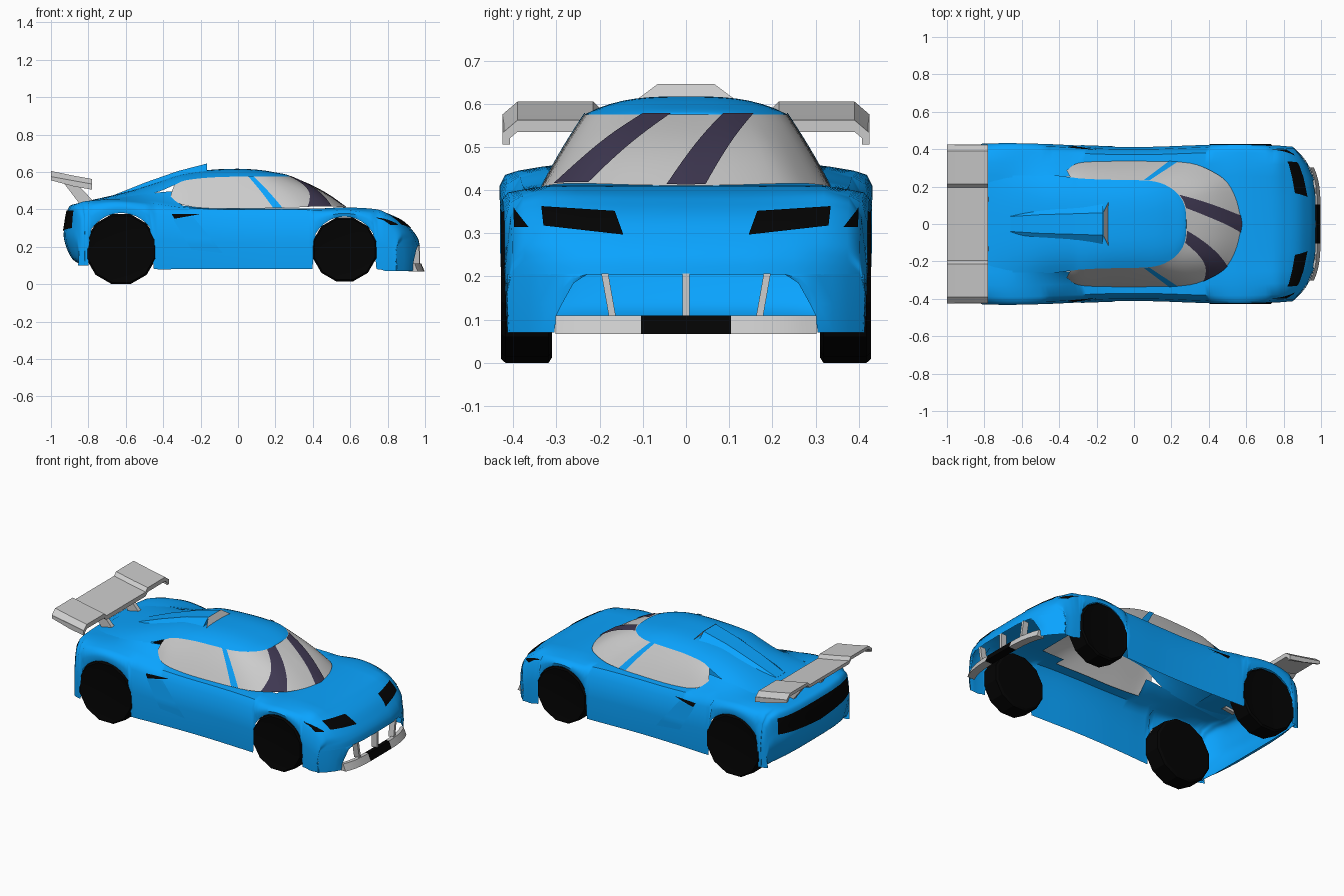
import bpy, bmesh, math
from mathutils import Vector
from mathutils.bvhtree import BVHTree

if "Cube" in bpy.data.objects:
    bpy.data.objects.remove(bpy.data.objects["Cube"])


def material(name, rgb):
    m = bpy.data.materials.new(name)
    m.diffuse_color = (*rgb, 1)
    m.use_nodes = True
    m.node_tree.nodes["Principled BSDF"].inputs["Base Color"].default_value = m.diffuse_color
    return m


BLUE = material("blue_paint", (0.003, 0.37, 1.0))
BLACK = material("black", (0.001, 0.001, 0.001))
DARK = material("dark_stripe", (0.05, 0.04, 0.085))


def make(name, verts, faces, mat=None, mirror=False, angle=35):
    me = bpy.data.meshes.new(name)
    me.from_pydata(verts, [], faces)
    bm = bmesh.new()
    bm.from_mesh(me)
    bmesh.ops.remove_doubles(bm, verts=bm.verts, dist=1e-5)
    bmesh.ops.dissolve_degenerate(bm, edges=bm.edges, dist=1e-5)
    bmesh.ops.delete(bm, geom=[v for v in bm.verts if not v.link_faces], context='VERTS')
    bmesh.ops.recalc_face_normals(bm, faces=bm.faces)
    bm.to_mesh(me)
    bm.free()
    ob = bpy.data.objects.new(name, me)
    bpy.context.collection.objects.link(ob)
    if mat:
        me.materials.append(mat)
    if mirror:
        mod = ob.modifiers.new("mirror", 'MIRROR')
        mod.use_axis = (False, True, False)
    bpy.ops.object.select_all(action='DESELECT')
    ob.select_set(True)
    bpy.context.view_layer.objects.active = ob
    bpy.ops.object.shade_smooth_by_angle(angle=math.radians(angle))
    return ob


def grid(name, rows, mat=None, mirror=False, keep=lambda i, j: True, angle=35):
    n = len(rows[0])
    verts = [tuple(p) for r in rows for p in r]
    faces = [(i * n + j, i * n + j + 1, (i + 1) * n + j + 1, (i + 1) * n + j)
             for i in range(len(rows) - 1) for j in range(n - 1) if keep(i, j)]
    return make(name, verts, faces, mat, mirror, angle)


def loft(name, rings, mat=None, mirror=False, angle=25):
    n = len(rings[0])
    verts = [tuple(p) for r in rings for p in r]
    faces = [(i * n + j, i * n + (j + 1) % n, (i + 1) * n + (j + 1) % n, (i + 1) * n + j)
             for i in range(len(rings) - 1) for j in range(n)]
    faces += [tuple(range(n)), tuple(range(len(verts) - n, len(verts)))]
    return make(name, verts, faces, mat, mirror, angle)


def at(rows, u):
    """Catmull-Rom sample of a list of tuples."""
    i = max(0, min(int(u), len(rows) - 2))
    t = u - i
    a, b, c, d = (rows[max(0, min(k, len(rows) - 1))] for k in range(i - 1, i + 3))
    return [0.5 * (2 * q + (r - p) * t + (2 * p - 5 * q + 4 * r - s) * t * t
                   + (3 * q - p - 3 * r + s) * t ** 3) for p, q, r, s in zip(a, b, c, d)]


# Body shell ribs: x, half width, end curvature, centre z, belt z, shoulder z, bottom z
RIBS = [(-.83, .40, .01, .10, .10, .10, .10), (-.89, .40, .05, .14, .14, .14, .10),
        (-.93, .41, .08, .24, .24, .24, .10), (-.925, .415, .08, .32, .32, .32, .10),
        (-.905, .42, .07, .41, .41, .39, .10), (-.86, .425, .04, .43, .435, .41, .10),
        (-.80, .43, 0, .44, .445, .43, .10), (-.65, .432, 0, .465, .455, .445, .09),
        (-.45, .427, 0, .53, .445, .43, .08), (-.30, .42, 0, .575, .42, .41, .08),
        (-.10, .413, 0, .575, .405, .40, .08), (.10, .413, 0, .40, .405, .40, .08),
        (.30, .42, 0, .40, .405, .40, .08), (.45, .425, 0, .405, .405, .395, .08),
        (.58, .425, 0, .41, .41, .40, .08), (.74, .42, 0, .395, .40, .385, .08),
        (.82, .418, .03, .37, .37, .36, .07), (.885, .415, .06, .335, .33, .32, .07),
        (.935, .415, .09, .285, .28, .275, .07), (.962, .415, .12, .245, .24, .235, .07),
        (.972, .415, .13, .205, .205, .205, .07)]
WHEELS = [("front_wheel", .57, .185, .17), ("rear_wheel", -.625, .187, .187)]
FRACS = (0, .35, .6, .76, .9, .97, 1, .985)
SUB = 8


def rib(u):
    x, w, k, c, bz, s, b = at(RIBS, u)
    for _, cx, cz, r in WHEELS:  # bottom edge follows the wheel arches
        if abs(x - cx) < r - .012:
            b = max(b, cz + math.sqrt((r + .006) ** 2 - (x - cx) ** 2))
    s = max(s, b)
    zs = (c, c - .1 * (c - bz), (c + bz) / 2, bz, s,
          b + .85 * (s - b), b + .45 * (s - b), b)
    return [(x - math.copysign(k, x) * f ** 4, w * f, z) for f, z in zip(FRACS, zs)]


def outside(i, j):
    """Leave the shell open below the cabin and the engine cover."""
    u = i / SUB
    return not ((9 <= u < 12 and j < 3) or (7 <= u < 9 and j < 2) or (12 <= u < 13 and j < 2))


body = grid("body_shell", [rib(i / SUB) for i in range((len(RIBS) - 1) * SUB + 1)], BLUE, True, outside, 50)
tree = BVHTree.FromPolygons([v.co for v in body.data.vertices],
                            [p.vertices for p in body.data.polygons])


def decal(name, quad, direction, mat, n=10, lift=.005):
    """Thin patch projected onto the body; quad holds (across, z) corners."""
    d = Vector(direction)
    rows = []
    for i in range(n + 1):
        row = []
        for j in range(n + 1):
            s, t = i / n, j / n
            a, z = [(1 - s) * ((1 - t) * quad[0][k] + t * quad[3][k])
                    + s * ((1 - t) * quad[1][k] + t * quad[2][k]) for k in (0, 1)]
            start = Vector((0, a, z)) - 2 * d if d.x else Vector((a, 0, z)) - 2 * d
            hit = tree.ray_cast(start, d)[0] or tree.find_nearest(start + 1.15 * d)[0]
            row.append(hit - d * lift)
        rows.append(row)
    return grid(name, rows, mat, True)


decal("headlight", [(.335, .363), (.165, .352), (.145, .297), (.33, .318)], (-1, 0, 0), BLACK)
decal("corner_light", [(.40, .36), (.40, .36), (.365, .315), (.398, .315)], (-1, 0, 0), BLACK)
decal("rear_light_panel", [(0, .395), (.345, .395), (.355, .30), (0, .275)], (1, 0, 0), BLACK)
decal("side_vent", [(-.355, .375), (-.2, .375), (-.27, .362), (-.34, .35)], (0, -1, 0), BLACK)
decal("side_intake_panel", [(-.345, .345), (-.24, .36), (-.08, .165), (-.25, .185)], (0, -1, 0), BLUE, lift=.003)

# Glasshouse: base curve, then roof edge curve (x, y, z, centre z)
BASE = [(.575, 0, .41), (.55, .12, .412), (.50, .22, .415), (.42, .28, .415), (.30, .325, .41),
        (.10, .335, .405), (-.15, .335, .405), (-.30, .325, .425), (-.36, .285, .47)]
ROOF = [(.28, 0, .575, .575), (.275, .08, .575, .58), (.25, .14, .575, .588), (.20, .19, .575, .597),
        (.12, .225, .575, .61), (0, .235, .575, .617), (-.15, .237, .57, .611),
        (-.28, .243, .555, .592), (-.34, .25, .53, .578), (-.45, .262, .487, .54),
        (-.62, .262, .462, .487), (-.85, .25, .432, .435)]


def glass(s, t, off=0):
    b, r = Vector(at(BASE, abs(s))), Vector(at(ROOF, abs(s))[:3])
    out = Vector((b.x - r.x, b.y - r.y, 0)).normalized()
    bulge = (.012 if abs(s) < 2 else max(.003, .012 - .0045 * (abs(s) - 2))) * math.sin(math.pi * t)
    p = b.lerp(r, t) + (out + Vector((0, 0, .8))) * (bulge + off)
    return (p.x, math.copysign(p.y, s), p.z)


def across(y, t):
    """Position along the glass where it reaches the given y."""
    lo, hi = -5, 5
    for _ in range(25):
        mid = (lo + hi) / 2
        lo, hi = (mid, hi) if glass(mid, t)[1] < y else (lo, mid)
    return lo


def strip(name, ends, mat, mirror=False):
    rows = []
    for j in range(11):
        lo, hi = ends(j / 10)
        rows.append([glass(lo + (hi - lo) * i / 6, j / 10, .004) for i in range(7)])
    grid(name, rows, mat, mirror)


grid("window_glass", [[glass(i / 4, j / 8) for j in range(9)] for i in range(-32, 33)])
for b0, b1, r0, r1 in ((-.305, -.225, -.10, -.035), (-.045, .045, .085, .155)):
    strip("windscreen_stripe", lambda t: (across(b0 + (r0 - b0) * t, t), across(b1 + (r1 - b1) * t, t)), DARK)
strip("side_pillar", lambda t: (4.38, 4.62), BLUE, True)

# Roof running back into the engine cover
rows = []
for i in range((len(ROOF) - 1) * 4 + 1):
    x, y, z, zc = at(ROOF, i / 4)
    rows.append([(x, y * (1 - t / 8), z + (zc - z) * (1 - (1 - t / 8) ** 3)) for t in range(9)])
grid("roof", rows, BLUE, True)

# Roof scoop with grey mouth
SCOOP = [(-.165, .115, .06, .60, .645), (-.32, .10, .055, .57, .605),
         (-.50, .085, .05, .51, .542), (-.66, .07, .04, .46, .478)]
rings = [[(x, -w, lo), (x, w, lo), (x, v, hi), (x, -v, hi)] for x, w, v, lo, hi in SCOOP]
loft("roof_scoop", rings, BLUE)
make("scoop_mouth", [(-.135, -.12, .605), (-.135, .12, .605), (-.163, .065, .646), (-.163, -.065, .646)],
     [(0, 1, 2, 3)])


# Front bumper corners either side of the open intake
def nose(y):
    return .972 - .13 * (abs(y) / .415) ** 4


corner = [(.23, .204), (.26, .185), (.285, .14), (.30, .11), (.305, .07), (.34, .07), (.375, .07), (.413, .07)]
grid("bumper_corner", [[(nose(y), y, .206), (nose(y) + .004, y, (z + .206) / 2), (nose(y), y, z)]
                       for y, z in corner], BLUE, True)


# Splitter in three pieces, with struts
def splitter(name, y0, y1, mat=None):
    rings = []
    for i in range(7):
        y = y0 + (y1 - y0) * i / 6
        f = nose(y)
        rings.append([(f + .026, y, .067), (f + .008, y, .11), (f - .015, y, .11), (f - .025, y, .067)])
    loft(name, rings, mat)


splitter("splitter_left", .104, .302)
splitter("splitter_right", -.302, -.104)
splitter("splitter_centre", -.104, .104, BLACK)
for y0, y1 in ((-.17, -.188), (0, 0), (.17, .188)):
    loft("intake_strut", [[(nose(y) + dx, y + dy, z) for dx, dy in
                           ((-.035, -.008), (.002, -.008), (.002, .008), (-.035, .008))]
                          for y, z in ((y0, .105), (y1, .207))])

# Rear wing: section swept across, lower in the middle, tips turned down
WING = [(-.425, -.03), (-.39, 0), (-.215, 0), (-.195, -.02), (.195, -.02), (.215, 0), (.39, 0), (.425, -.03)]
loft("rear_wing", [[(-1, y, .605 + d), (-.88, y, .580 + d), (-.78, y, .562 + d),
                    (-.78, y, .535 + d), (-.88, y, .553 + d), (-1, y, .585 + d)] for y, d in WING])
loft("wing_tip", [[(-1, y, .575 + d), (-.78, y, .535 + d), (-.78, y, .505 + d), (-1, y, .56 + d)]
                  for y, d in ((.408, 0), (.425, 0))], None, True)
loft("wing_strut", [[(-.76, y, .43), (-.84, y, .42), (-.95, y, .565), (-.87, y, .545)]
                    for y in (.12, .145)], None, True)

# Twelve-sided wheels
for name, cx, cz, r in WHEELS:
    rings = []
    for y, k in ((.31, .93), (.318, 1), (.418, 1), (.428, .95), (.42, .70)):
        q = k * r / math.cos(math.pi / 12)
        rings.append([(cx + q * math.cos(a), y, cz + q * math.sin(a))
                      for a in [(i + .5) * math.pi / 6 for i in range(12)]])
    loft(name, rings, BLACK, True, 20)
